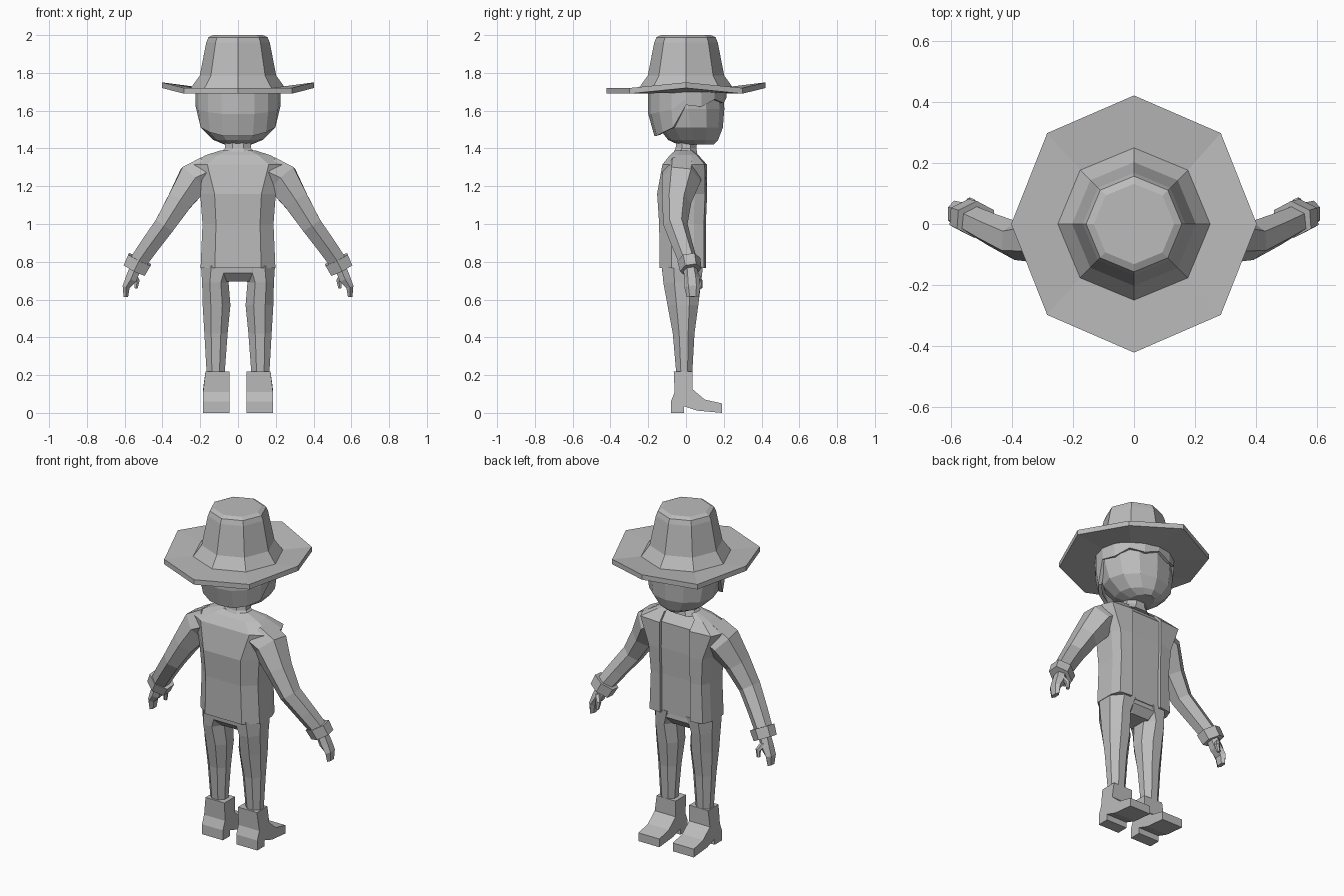
import bpy, bmesh, math
from mathutils import Vector

if "Cube" in bpy.data.objects:
    bpy.data.objects.remove(bpy.data.objects["Cube"])

grey = bpy.data.materials.new("plain grey")
grey.diffuse_color = (0.5, 0.5, 0.5, 1)
grey.use_nodes = True
grey.node_tree.nodes["Principled BSDF"].inputs["Base Color"].default_value = grey.diffuse_color


def make(name, rings, caps=True, mirror=False, solid=0):
    """Loft a list of equal-length rings of points into one flat-shaded object."""
    bm = bmesh.new()
    vs = [[bm.verts.new(p) for p in r] for r in rings]
    n = len(rings[0])
    for a, b in zip(vs, vs[1:]):
        for i in range(n):
            j = (i + 1) % n
            bm.faces.new((a[i], a[j], b[j], b[i]))
    if caps:
        bm.faces.new(vs[0][::-1])
        bm.faces.new(vs[-1])
    bmesh.ops.recalc_face_normals(bm, faces=bm.faces)
    me = bpy.data.meshes.new(name)
    bm.to_mesh(me)
    bm.free()
    me.materials.append(grey)
    ob = bpy.data.objects.new(name, me)
    bpy.context.collection.objects.link(ob)
    if solid:
        m = ob.modifiers.new("thickness", 'SOLIDIFY')
        m.thickness, m.offset = solid, -1
    if mirror:
        m = ob.modifiers.new("mirror", 'MIRROR')
        m.use_mirror_merge = False
    return ob


def oval(z, cx, rx, yb, yf, n=8, turn=0.5):
    """Horizontal ring between back yb and front yf."""
    cy, ry = (yb + yf) / 2, (yf - yb) / 2
    k = 1 / math.cos(math.pi / n) if turn else 1
    return [(cx + k * rx * math.sin(t), cy + k * ry * math.cos(t), z)
            for t in (2 * math.pi * (i + turn) / n for i in range(n))]


def tube(path, n=6):
    """Rings across a path of (x, y, z, half width, half depth)."""
    rings = []
    for i, (x, y, z, w, d) in enumerate(path):
        a, b = Vector(path[max(i - 1, 0)][:3]), Vector(path[min(i + 1, len(path) - 1)][:3])
        t = (b - a).normalized()
        u = Vector((0, 1, 0)).cross(t).normalized()
        v = t.cross(u)
        k = 1 / math.cos(math.pi / n)
        rings.append([Vector((x, y, z)) + k * (u * w * math.cos(q) + v * d * math.sin(q))
                      for q in (2 * math.pi * (j + 0.5) / n for j in range(n))])
    return rings


# hat: upturned octagonal brim and tapered crown
def brim(z):
    pts = []
    for i in range(8):
        t = math.pi * i / 4
        x, y = math.sin(t), math.cos(t)
        lift = 0.03 if i in (0, 2, 6) else 0
        pts.append((0.403 * x, 0.422 * y, z + lift))
    return pts


def ring8(r, z):
    return oval(z, 0, r, -r, r, 8, 0)


make("hat", [ring8(0.19, 1.695), brim(1.69), brim(1.72), ring8(0.25, 1.72),
             ring8(0.203, 1.785), ring8(0.168, 1.96), ring8(0.157, 1.988), ring8(0.132, 2.0)])

# head and neck
make("head", [oval(z, 0, r, b, f, 12, 0) for z, r, b, f in (
    (1.42, 0.07, -0.04, 0.145), (1.445, 0.13, -0.095, 0.17), (1.51, 0.197, -0.145, 0.195),
    (1.61, 0.217, -0.18, 0.203), (1.71, 0.21, -0.18, 0.195))])
make("neck", [oval(z, 0, r, b, f) for z, r, b, f in (
    (1.37, 0.10, -0.07, 0.06), (1.40, 0.07, -0.055, 0.055), (1.45, 0.065, -0.05, 0.06))])

# hair: thin shell with a jagged lower edge, low at the back
half = [1.67, 1.64, 1.66, 1.62, 1.63, 1.51, 1.485, 1.467, 1.465]
low = half + half[-2:0:-1]


def hair_ring(f):
    pts = []
    for i, zl in enumerate(low):
        t = 2 * math.pi * i / 16
        z = 1.70 + (zl - 1.70) * f
        k = max(0, (1.58 - z) / 0.115)
        ry = 0.215 if math.cos(t) > 0 else 0.2 - 0.033 * k
        pts.append(((0.226 - 0.02 * k) * math.sin(t), ry * math.cos(t), z))
    return pts


make("hair", [hair_ring(f) for f in (0, 0.5, 1)], caps=False, solid=0.02)


# jacket, with a recessed shirt strip down the open front
def jacket_ring(z, h, yb, yf):
    o = min(0.1, h * 0.6)
    side = [(o, yf - 0.018), (o, yf), (h * 0.9, yf * 0.9), (h, yf * 0.4),
            (h, yb * 0.55), (h * 0.62, yb)]
    return [(x, y, z) for x, y in side] + [(-x, y, z) for x, y in side[::-1]]


make("jacket", [jacket_ring(*r) for r in (
    (0.768, 0.198, -0.14, 0.105), (1.0, 0.188, -0.142, 0.105), (1.16, 0.2, -0.153, 0.112),
    (1.315, 0.262, -0.125, 0.11), (1.365, 0.17, -0.085, 0.065), (1.39, 0.09, -0.055, 0.03))])

# sleeves
make("sleeve", tube([(0.16, -0.02, 1.275, 0.085, 0.09), (0.235, -0.025, 1.235, 0.088, 0.09),
                     (0.31, -0.05, 1.12, 0.066, 0.068), (0.388, -0.055, 0.995, 0.054, 0.055),
                     (0.465, -0.02, 0.89, 0.05, 0.048), (0.535, 0.015, 0.79, 0.046, 0.042)]),
     mirror=True)
make("cuff", tube([(0.52, 0.015, 0.812, 0.066, 0.053), (0.548, 0.025, 0.757, 0.062, 0.05)]),
     mirror=True)

# hands
make("hand", tube([(0.54, 0.022, 0.775, 0.03, 0.03), (0.566, 0.03, 0.71, 0.03, 0.036),
                   (0.592, 0.034, 0.668, 0.019, 0.037), (0.594, 0.036, 0.615, 0.012, 0.028)]),
     mirror=True)
make("thumb", tube([(0.555, 0.05, 0.735, 0.016, 0.015), (0.535, 0.073, 0.70, 0.014, 0.012),
                    (0.54, 0.078, 0.66, 0.009, 0.008)]), mirror=True)

# trousers
make("trouser_hips", [oval(z, 0, r, b, f) for z, r, b, f in (
    (0.695, 0.13, -0.08, 0.05), (0.74, 0.187, -0.125, 0.085), (0.80, 0.187, -0.13, 0.08))])
make("trouser_leg", [oval(z, (a + b) / 2, (b - a) / 2, yb, yf) for z, a, b, yb, yf in (
    (0.78, 0.01, 0.196, -0.128, 0.09), (0.69, 0.05, 0.19, -0.12, 0.08),
    (0.57, 0.04, 0.187, -0.098, 0.065), (0.42, 0.055, 0.178, -0.07, 0.045),
    (0.19, 0.072, 0.165, -0.05, 0.032))], mirror=True)

# boots: side profile with heel and arch, wider at the sole
profile = [(-0.065, 0.22), (-0.06, 0.11), (-0.08, 0.06), (-0.08, 0), (-0.01, 0),
           (-0.01, 0.035), (0.06, 0.012), (0.19, 0), (0.19, 0.05), (0.1, 0.07),
           (0.035, 0.125), (0.035, 0.22)]
make("boot", [[(0.045, y, z) for y, z in profile],
              [(0.185 if z < 0.2 else 0.172, y, z) for y, z in profile]], mirror=True)
